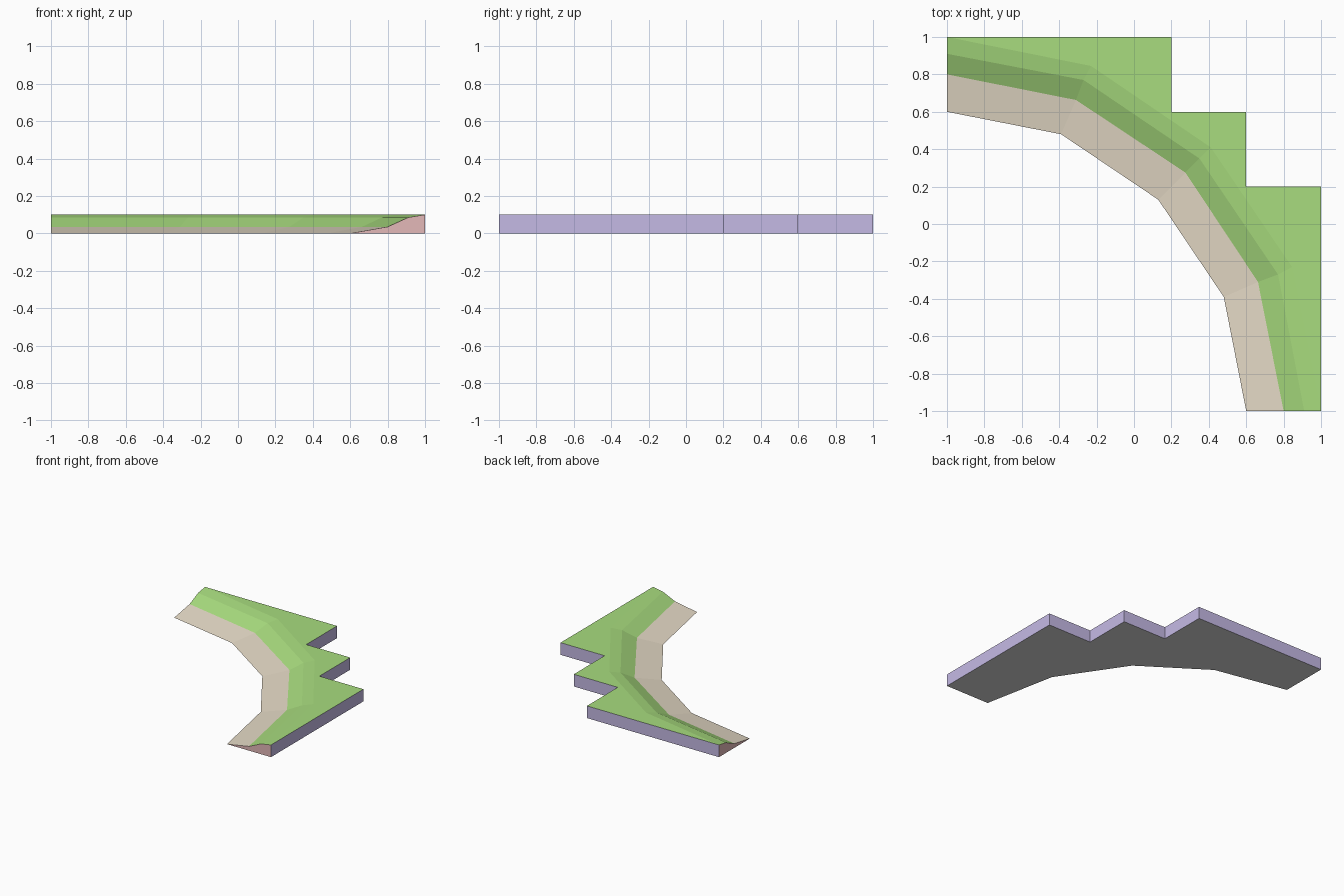
import bpy
import bmesh

cube = bpy.data.objects.get("Cube")
if cube:
    bpy.data.objects.remove(cube, do_unlink=True)

TOP = 0.1


def srgb(*channels):
    return tuple(((c / 255 + 0.055) / 1.055) ** 2.4 for c in channels) + (1.0,)


def material(name, colour):
    mat = bpy.data.materials.new(name)
    mat.use_nodes = True
    mat.diffuse_color = colour
    bsdf = mat.node_tree.nodes["Principled BSDF"]
    bsdf.inputs["Base Color"].default_value = colour
    bsdf.inputs["Roughness"].default_value = 0.9
    return mat


grass = material("grass green", srgb(168, 220, 126))
sand = material("sand beige", srgb(230, 219, 199))
cliff = material("cliff lilac", srgb(197, 186, 229))
cap = material("cut end pink", srgb(227, 184, 184))
base = material("underside grey", srgb(216, 216, 216))


def build(name, faces, mat):
    """Make one flat-shaded object from polygons, welding shared corners."""
    bm = bmesh.new()
    for points in faces:
        bm.faces.new([bm.verts.new(p) for p in points])
    bmesh.ops.remove_doubles(bm, verts=bm.verts, dist=1e-5)
    mesh = bpy.data.meshes.new(name)
    bm.to_mesh(mesh)
    bm.free()
    mesh.materials.append(mat)
    obj = bpy.data.objects.new(name, mesh)
    bpy.context.collection.objects.link(obj)


def contour(end, bend, middle, z):
    """Contour line around the corner, mirrored across the diagonal."""
    half = [(-1, end), bend]
    line = half + [(middle, middle)] + [(y, x) for x, y in reversed(half)]
    return [(x, y, z) for x, y in line]


def strip(low, high):
    return [(low[i], low[i + 1], high[i + 1], high[i]) for i in range(len(low) - 1)]


# Contour lines from the waterline up to the plateau
water = contour(0.6, (-0.39, 0.48), 0.13, 0)
beach = contour(0.8, (-0.31, 0.663), 0.275, 0.035)
bank = contour(0.91, (-0.27, 0.77), 0.35, 0.085)
crest = contour(1.0, (-0.23, 0.845), 0.41, TOP)

# Stepped outer edge, from the front corner round to the back corner
steps = [(1, -1), (1, 0.2), (0.6, 0.2), (0.6, 0.6), (0.2, 0.6), (0.2, 1), (-1, 1)]
foot = [(x, y, 0) for x, y in steps]
rim = [(x, y, TOP) for x, y in steps]

# Beach, grassy bank and flat plateau
build("sand_beach", strip(water, beach), sand)
build("grass_bank", strip(beach, bank) + strip(bank, crest), grass)
build("grass_plateau", [crest + rim[1:-1]], grass)

# Vertical stepped walls
build("cliff_walls", strip(foot, rim), cliff)

# Cut faces at the two ends
lines = (water, beach, bank, crest)
front_end = [foot[0]] + [line[-1] for line in reversed(lines)]
back_end = [line[0] for line in lines] + [foot[-1]]
build("front_end_face", [front_end], cap)
build("side_end_face", [back_end[::-1]], cap)

# Flat underside
build("underside", [(water + foot)[::-1]], base)
